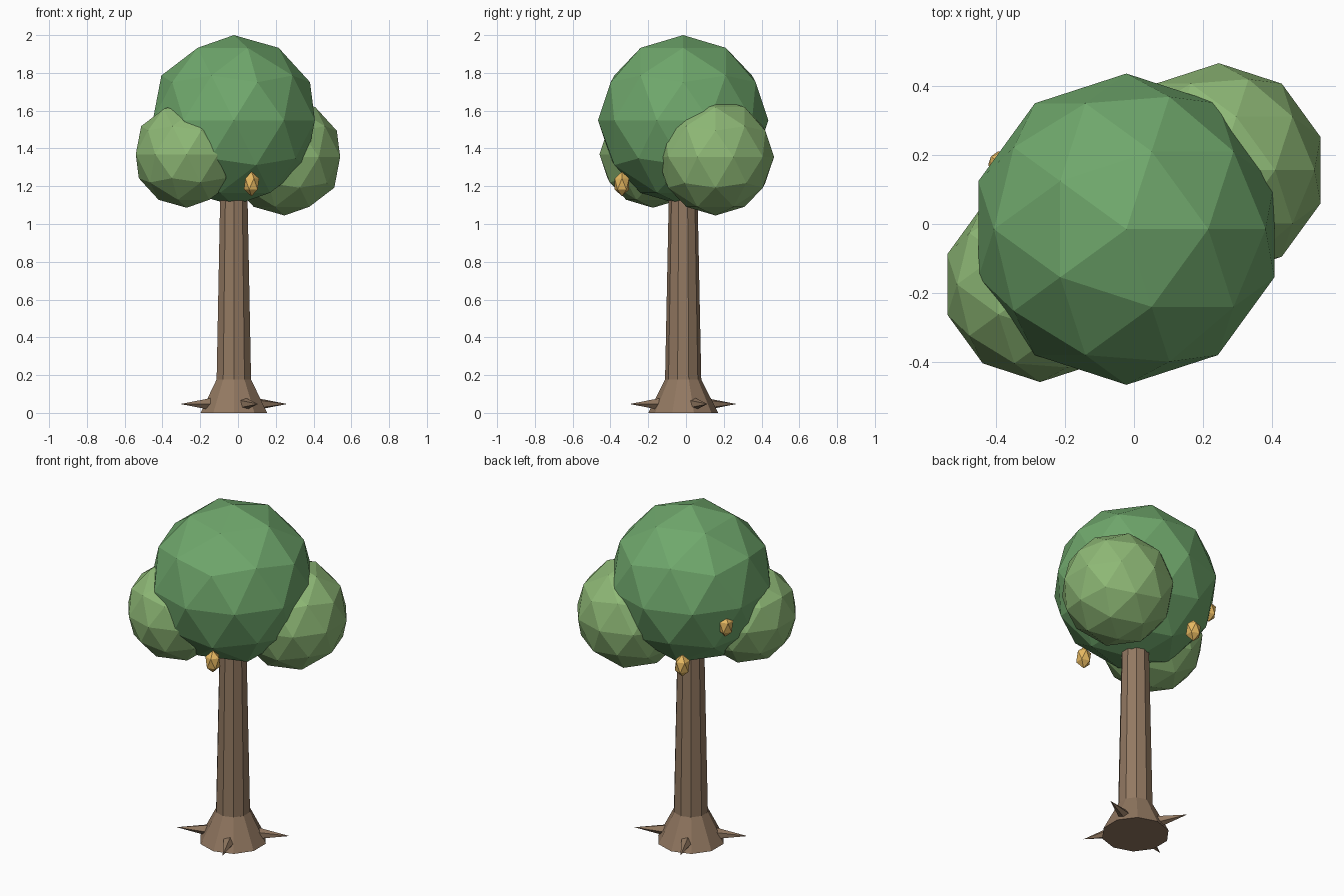
import bpy
from math import radians, cos, sin, pi

if "Cube" in bpy.data.objects:
    bpy.data.objects.remove(bpy.data.objects["Cube"])

CX, CY = -0.022, -0.015  # trunk axis


def material(name, rgb):
    m = bpy.data.materials.new(name)
    m.diffuse_color = (*rgb, 1)
    m.use_nodes = True
    m.node_tree.nodes["Principled BSDF"].inputs["Base Color"].default_value = m.diffuse_color
    return m


BARK = material("bark", (0.29, 0.19, 0.12))
LEAF = material("leaf", (0.16, 0.39, 0.15))
LIGHT_LEAF = material("light_leaf", (0.27, 0.48, 0.18))
GOLD = material("gold", (0.79, 0.48, 0.12))


def finish(name, mat):
    ob = bpy.context.object
    ob.name = name
    ob.data.materials.append(mat)
    return ob


def cone(name, sides, r1, r2, depth, loc, rot=(0, 0, 0)):
    bpy.ops.mesh.primitive_cone_add(vertices=sides, radius1=r1, radius2=r2,
                                    depth=depth, location=loc, rotation=rot)
    return finish(name, BARK)


def ball(name, subdiv, r, loc, mat, stretch=1):
    bpy.ops.mesh.primitive_ico_sphere_add(subdivisions=subdiv, radius=r, location=loc)
    ob = finish(name, mat)
    ob.scale.z = stretch
    return ob


# Trunk and flared foot
cone("trunk", 10, 0.0995, 0.074, 1.25, (CX, CY, 0.625))
cone("trunk_foot", 10, 0.185, 0.096, 0.177, (CX, CY, 0.0885))

# Four pointed roots, pointing outwards
inner, tip = 0.09, 0.311
for i in range(4):
    a = radians(24.5) + i * pi / 2
    mid = (inner + tip) / 2
    cone(f"root_{i + 1}", 5, 0.042, 0, tip - inner,
         (CX + mid * cos(a), CY + mid * sin(a), 0.047), (0, pi / 2, a))

# Foliage
ball("main_crown", 2, 0.451, (CX, CY, 1.549), LEAF)
ball("right_foliage", 2, 0.31, (0.246, 0.156, 1.355), LIGHT_LEAF)
ball("left_foliage", 2, 0.283, (-0.272, -0.175, 1.369), LIGHT_LEAF)

# Hanging fruit
for i, (x, y, z) in enumerate([(0.0715, -0.339, 1.212),
                               (-0.177, 0.288, 1.197),
                               (-0.382, 0.172, 1.445)]):
    ball(f"fruit_{i + 1}", 1, 0.045, (x, y, z), GOLD, 1.45)
